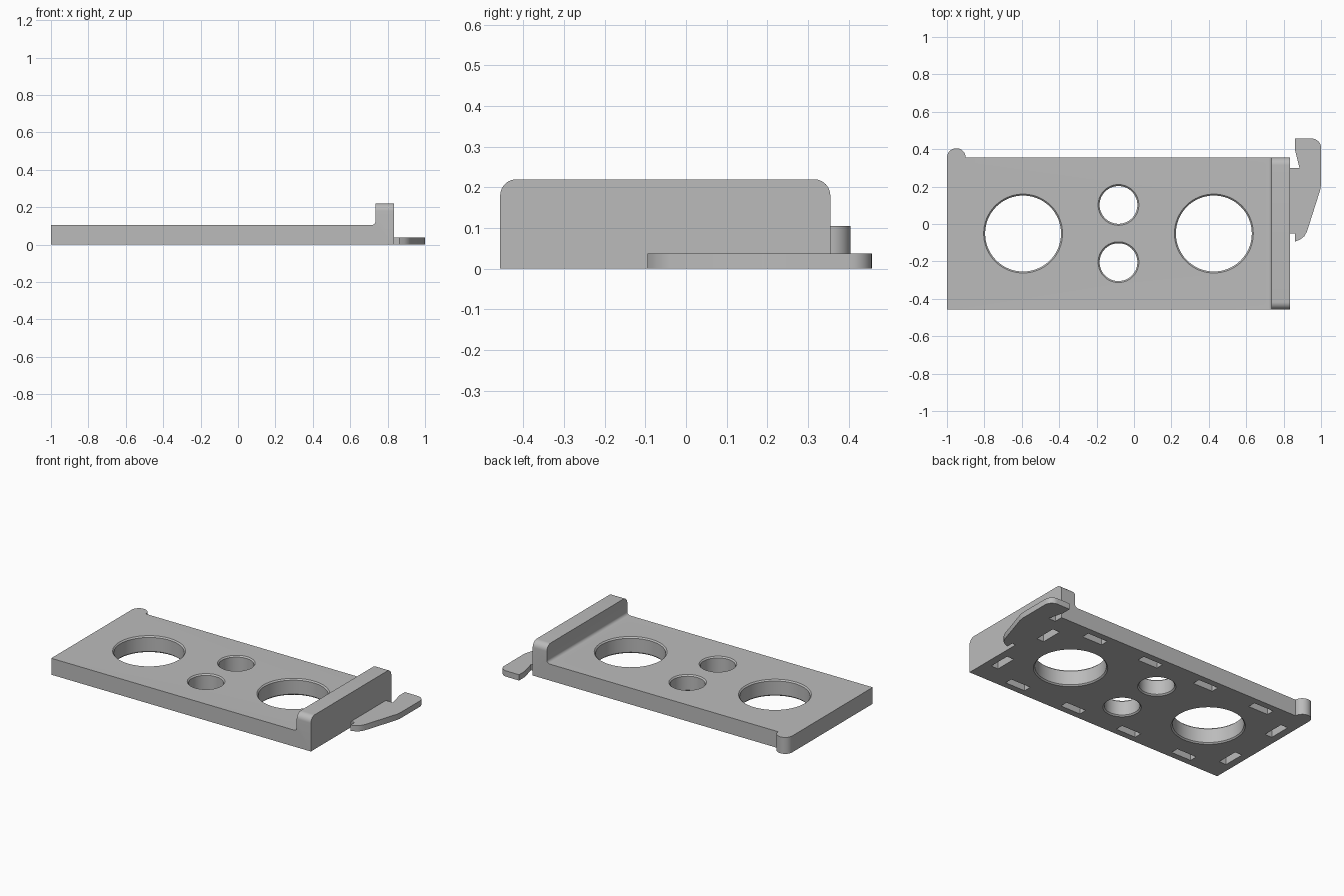
import bpy, bmesh
from math import cos, sin, pi, radians

default = bpy.data.objects.get("Cube")
if default:
    bpy.data.objects.remove(default, do_unlink=True)

grey = bpy.data.materials.new("plain grey")
grey.use_nodes = True
grey.diffuse_color = (0.5, 0.5, 0.5, 1)
grey.node_tree.nodes["Principled BSDF"].inputs["Base Color"].default_value = (0.5, 0.5, 0.5, 1)

X0, X1 = -1.0, 0.835        # plate ends
Y0, Y1 = -0.457, 0.355      # plate front and back
THICK, WALL_X, WALL_TOP = 0.105, 0.735, 0.22
MID_X, MID_Y = -0.083, -0.051


def arc(cx, cy, r, a0, a1, n=8):
    """Points along a circular arc, angles in degrees."""
    angles = [radians(a0 + (a1 - a0) * i / n) for i in range(n + 1)]
    return [(cx + r * cos(a), cy + r * sin(a)) for a in angles]


def extrude(bm, points, step):
    """Add a closed prism from a 3D outline swept along step."""
    face = bm.faces.new([bm.verts.new(p) for p in points])
    out = bmesh.ops.extrude_face_region(bm, geom=[face], use_keep_orig=True)
    verts = [v for v in out["geom"] if isinstance(v, bmesh.types.BMVert)]
    bmesh.ops.translate(bm, vec=step, verts=verts)


def add_box(bm, x, y, z0, z1, sx, sy):
    outline = [(x + i * sx / 2, y + j * sy / 2, z0)
               for i, j in ((-1, -1), (1, -1), (1, 1), (-1, 1))]
    extrude(bm, outline, (0, 0, z1 - z0))


def add_hole(bm, x, y, r, lip=0.008, n=64):
    """Round through-hole cutter with a chamfered lip at both ends."""
    over = 0.01
    profile = [(r + over, -over), (r, 0), (r - lip, lip),
               (r - lip, THICK - lip), (r, THICK), (r + over, THICK + over)]
    rings = [[bm.verts.new((x + a, y + b, z)) for a, b in arc(0, 0, rad, 0, 360 - 360 / n, n - 1)]
             for rad, z in profile]
    for low, high in zip(rings, rings[1:]):
        for i in range(n):
            j = (i + 1) % n
            bm.faces.new((low[i], low[j], high[j], high[i]))
    bm.faces.new(rings[0][::-1])
    bm.faces.new(rings[-1])


def finish(bm, name):
    bmesh.ops.recalc_face_normals(bm, faces=bm.faces)
    mesh = bpy.data.meshes.new(name)
    bm.to_mesh(mesh)
    bm.free()
    obj = bpy.data.objects.new(name, mesh)
    bpy.context.collection.objects.link(obj)
    mesh.materials.append(grey)
    return obj


def select(obj):
    bpy.ops.object.select_all(action="DESELECT")
    obj.select_set(True)
    bpy.context.view_layer.objects.active = obj


def apply_boolean(obj, tool, operation):
    mod = obj.modifiers.new("cut", "BOOLEAN")
    mod.operation, mod.solver, mod.object = operation, "EXACT", tool
    select(obj)
    bpy.ops.object.modifier_apply(modifier=mod.name)
    bpy.data.objects.remove(tool, do_unlink=True)


# Base plate and end wall share one side profile with a small inner fillet
fillet = 0.02
side = [(X0, 0), (X1, 0), (X1, WALL_TOP), (WALL_X, WALL_TOP)]
side += arc(WALL_X - fillet, THICK + fillet, fillet, 0, -90, 6) + [(X0, THICK)]
bm = bmesh.new()
extrude(bm, [(x, Y0, z) for x, z in side], (0, Y1 - Y0, 0))

# Rounded upper corners of the wall
corners = [e for e in bm.edges
           if all(v.co.z > WALL_TOP - 0.001 for v in e.verts)
           and abs(e.verts[0].co.y - e.verts[1].co.y) < 0.001]
bmesh.ops.bevel(bm, geom=corners, offset=0.04, segments=10, profile=0.5, affect="EDGES")
plate = finish(bm, "base_plate")

# Rounded tab on the back edge
bm = bmesh.new()
tab = [(X0, Y1 - 0.03), (X0 + 0.1, Y1 - 0.03)] + arc(X0 + 0.05, Y1, 0.05, 0, 180, 20)
extrude(bm, [(x, y, 0) for x, y in tab], (0, 0, THICK))
apply_boolean(plate, finish(bm, "back_tab"), "UNION")

# Two large and two small round holes
bm = bmesh.new()
for s in (-1, 1):
    add_hole(bm, MID_X + s * 0.51, MID_Y, 0.211)
    add_hole(bm, MID_X, MID_Y + s * 0.153, 0.109)

# Shallow slots around the underside
depth, long, narrow = 0.06, 0.14, 0.05
for s in (-1, 1):
    for k in (-1.5, -0.5, 0.5, 1.5):
        add_box(bm, MID_X + k * 0.41, MID_Y + s * 0.34, -0.02, depth, long, narrow)
    for t in (-1, 1):
        add_box(bm, MID_X + s * 0.845, MID_Y + t * 0.202, -0.02, depth, narrow, long)
apply_boolean(plate, finish(bm, "cutter"), "DIFFERENCE")

# Thin hooked latch beside the wall
latch = [(X1, -0.05), (0.86, -0.05), (0.86, -0.095), (0.89, -0.082), (0.91, -0.066), (0.925, -0.04)]
latch += [(0.995, 0.18), (1.0, 0.21)] + arc(0.95, 0.407, 0.05, 0, 90)
latch += [(0.86, 0.457), (0.86, 0.4), (0.885, 0.3), (X1, 0.3)]
bm = bmesh.new()
extrude(bm, [(x, y, 0) for x, y in latch], (0, 0, 0.037))
arm = finish(bm, "side_latch")

for obj in (plate, arm):
    select(obj)
    bpy.ops.object.shade_smooth_by_angle(angle=radians(30))
